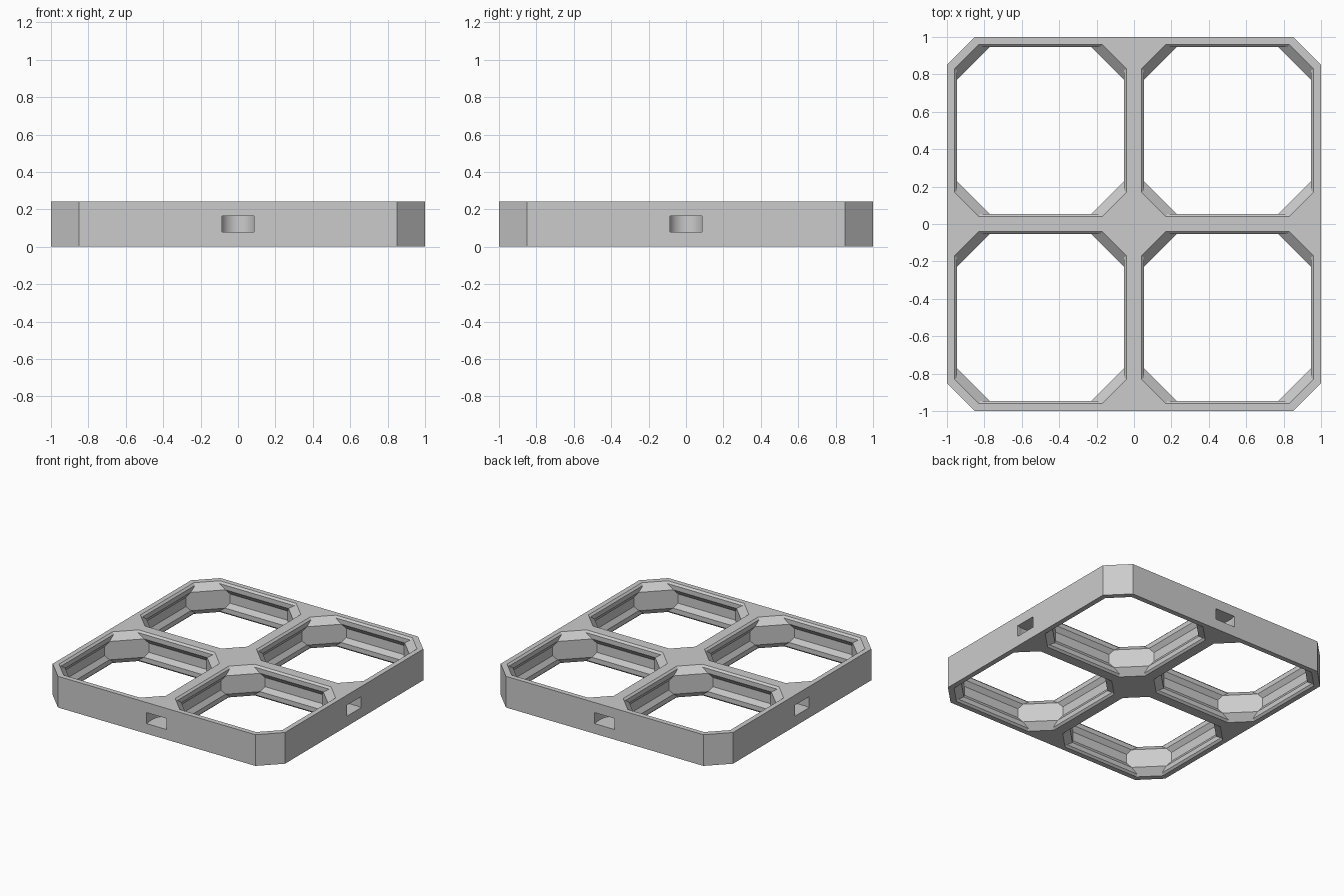
import bpy, bmesh, math

if "Cube" in bpy.data.objects:
    bpy.data.objects.remove(bpy.data.objects["Cube"])

U = 1 / 28            # one cell is 28 small units wide and 1 model unit wide
T = 6.8               # plate thickness in small units
CELL = 28

gray = bpy.data.materials.new("light gray")
gray.diffuse_color = (0.6, 0.6, 0.6, 1)
gray.use_nodes = True
gray.node_tree.nodes["Principled BSDF"].inputs["Base Color"].default_value = gray.diffuse_color


def loft(bm, rings):
    """Closed solid through matching rings of (x, y, z) points."""
    loops = [[bm.verts.new([c * U for c in p]) for p in r] for r in rings]
    n = len(loops[0])
    for a, b in zip(loops, loops[1:]):
        for i in range(n):
            j = (i + 1) % n
            bm.faces.new((a[i], a[j], b[j], b[i]))
    bm.faces.new(loops[0][::-1])
    bm.faces.new(loops[-1])


def octagon(cx, cy, half, cut, z):
    """Square of given half size with corners cut by legs of length cut."""
    s = half - cut
    pts = [(half, -s), (half, s), (s, half), (-s, half),
           (-half, s), (-half, -s), (-s, -half), (s, -half)]
    return [(cx + x, cy + y, z) for x, y in pts]


def make(name, bm):
    bmesh.ops.recalc_face_normals(bm, faces=bm.faces)
    me = bpy.data.meshes.new(name)
    bm.to_mesh(me)
    bm.free()
    me.materials.append(gray)
    ob = bpy.data.objects.new(name, me)
    bpy.context.collection.objects.link(ob)
    return ob


# solid plate with chamfered corners
bm = bmesh.new()
loft(bm, [octagon(0, 0, CELL, 4.2, z) for z in (0, T)])
plate = make("grid_frame", bm)

# wall profile of each opening: height, wall thickness, corner block reach
profile = [(-1, 1.1, 4.17), (0, 1.1, 4.17), (0.4, 1.5, 4.57), (1.4, 1.5, 5.57),
           (2.4, 0.8, 5.57), (4.4, 0.8, 5.57), (5.4, 1.5, 5.57),
           (6.4, 1.5, 4.57), (6.8, 1.1, 4.17), (7.8, 1.1, 4.17)]

# four eight-sided openings with a groove inside the straight walls
bm = bmesh.new()
for cx in (-14, 14):
    for cy in (-14, 14):
        loft(bm, [octagon(cx, cy, 14 - wall, reach * math.sqrt(2) - 2 * wall, z)
                  for z, wall, reach in profile])

# connector slot outline: narrow mouth, flared sides, round end
side = [(-1, 2.4), (0, 2.4)]
side += [(x, 5.1 - math.sqrt(2.7 ** 2 - x * x)) for x in (0.25, 0.5, 0.75, 1.02)]
arc = [(2.5 + 2.6 * math.sin(a), 2.6 * math.cos(a))
       for a in (math.pi * i / 24 for i in range(25))]
outline = side + arc + [(d, -w) for d, w in reversed(side)]

# one slot in the middle of each outer side
for k in range(4):
    c, s = round(math.cos(k * math.pi / 2)), round(math.sin(k * math.pi / 2))
    ring = [((CELL - d) * c - w * s, (CELL - d) * s + w * c) for d, w in outline]
    loft(bm, [[(x, y, z) for x, y in ring] for z in (T / 2 - 1.2, T / 2 + 1.2)])
cutter = make("openings_cutter", bm)
cutter.hide_render = True

# cut the openings and slots, then drop the helper
mod = plate.modifiers.new("openings", 'BOOLEAN')
mod.operation = 'DIFFERENCE'
mod.solver = 'EXACT'
mod.object = cutter
bpy.context.view_layer.objects.active = plate
plate.select_set(True)
bpy.ops.object.modifier_apply(modifier=mod.name)
bpy.data.objects.remove(cutter)

# smooth only the round slot ends
bpy.ops.object.shade_smooth_by_angle(angle=math.radians(20))
